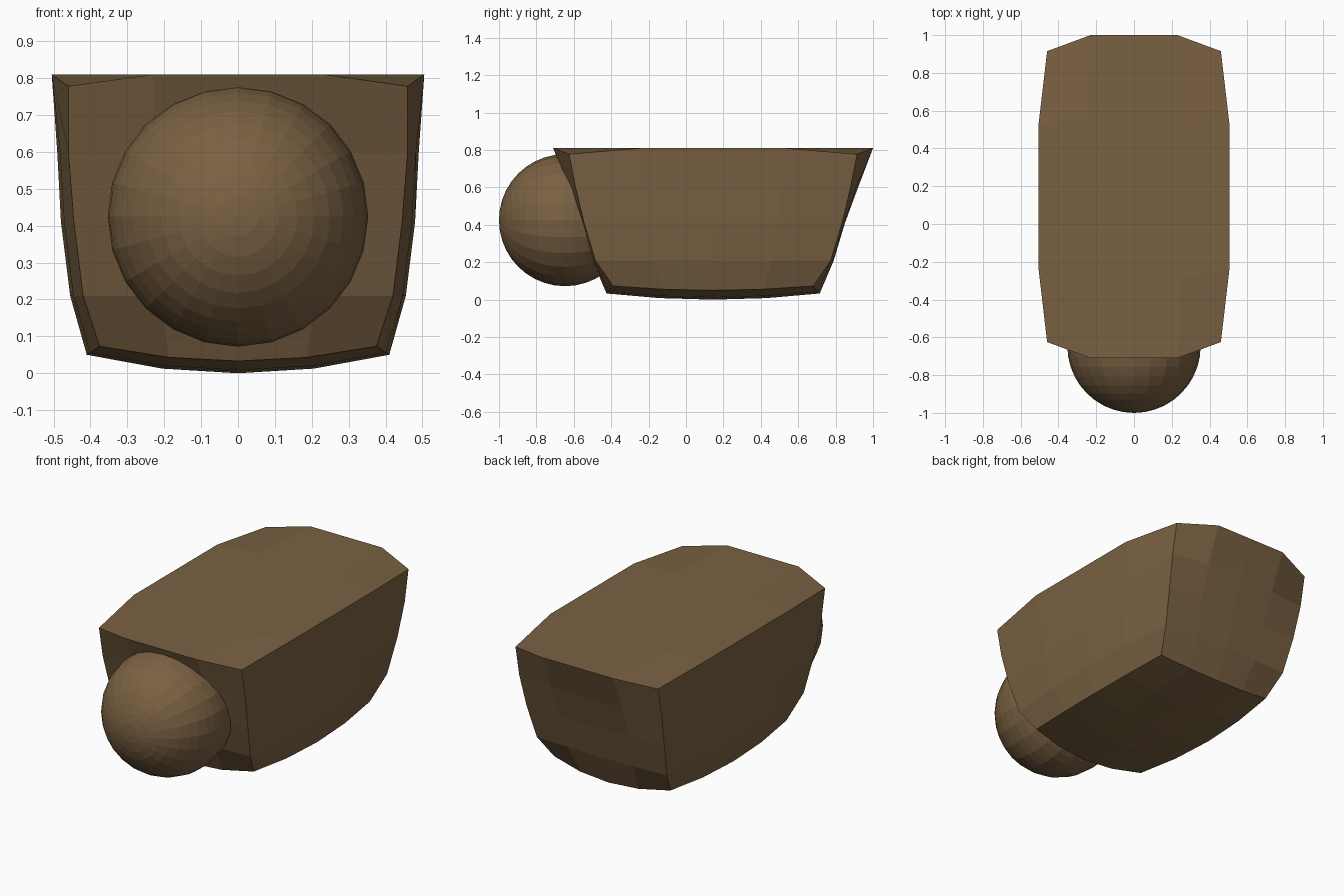
import bpy, bmesh
from mathutils import Matrix

if "Cube" in bpy.data.objects:
    bpy.data.objects.remove(bpy.data.objects["Cube"])

mat = bpy.data.materials.new("brown")
mat.diffuse_color = (0.195, 0.12, 0.055, 1)
mat.use_nodes = True
mat.node_tree.nodes["Principled BSDF"].inputs["Base Color"].default_value = mat.diffuse_color


def add_object(name, bm):
    bmesh.ops.recalc_face_normals(bm, faces=bm.faces)
    mesh = bpy.data.meshes.new(name)
    bm.to_mesh(mesh)
    bm.free()
    mesh.materials.append(mat)
    obj = bpy.data.objects.new(name, mesh)
    bpy.context.collection.objects.link(obj)
    return obj


# Half widths and half lengths at five heights: face centre, corner
WIDTH = [(.41, .375), (.455, .42), (.48, .445), (.49, .46), (.505, .46)]
LENGTH = [(.57, .535), (.645, .63), (.705, .69), (.775, .735), (.855, .77)]
HEIGHT = [0, .21, .41, .60, .81]


def half_size(table, level, t):
    mid, corner = table[level]
    blend = 1 if t > .9 else (0 if level == 4 else .25 * t * 2)
    return mid + (corner - mid) * blend


# Body: gridded cube, tapered downward with pulled-in corners and a belly
bm = bmesh.new()
bmesh.ops.create_cube(bm, size=2)
bmesh.ops.subdivide_edges(bm, edges=bm.edges[:], cuts=3, use_grid_fill=True)
for v in bm.verts:
    a, b, c = v.co
    level = round((c + 1) * 2)
    z = HEIGHT[level]
    corner = abs(a) > .9 and abs(b) > .9
    if level == 0:
        z = .05 * a * a + .033 * b * b - .01 * a * a * b * b
    elif level == 4 and corner:
        z = .778
    v.co = (a * half_size(WIDTH, level, abs(b)),
            .145 + b * half_size(LENGTH, level, abs(a)), z)
add_object("body", bm)

# Round head, poles along y, sunk into the front
bm = bmesh.new()
bmesh.ops.create_uvsphere(bm, u_segments=24, v_segments=20, radius=.353)
bmesh.ops.rotate(bm, verts=bm.verts, matrix=Matrix.Rotation(1.5708, 3, 'X'))
bmesh.ops.translate(bm, verts=bm.verts, vec=(0, -.647, .425))
add_object("head", bm)
